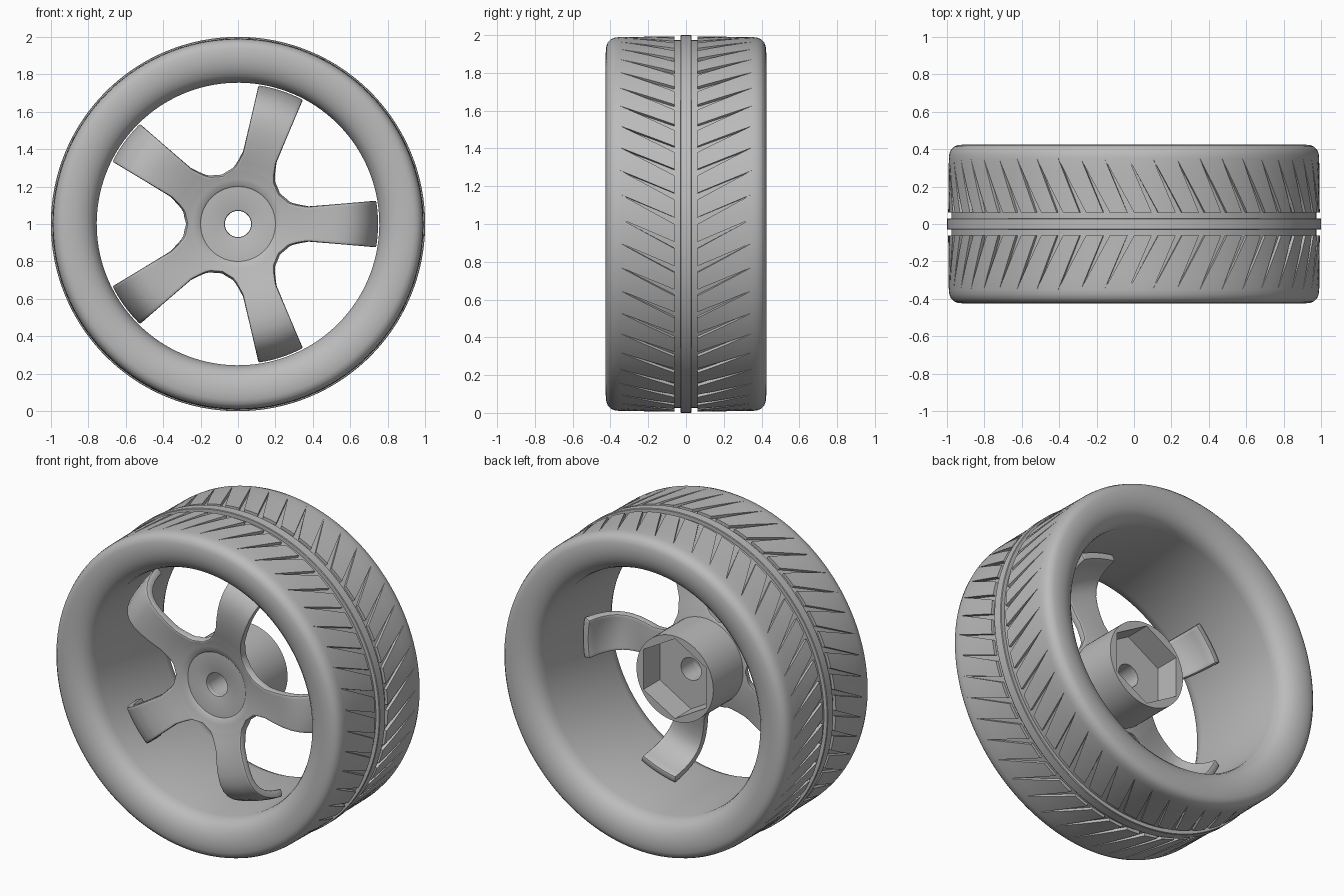
import bpy
import bmesh
from math import sin, cos, pi, radians, asin

if "Cube" in bpy.data.objects:
    bpy.data.objects.remove(bpy.data.objects["Cube"])

grey = bpy.data.materials.new("plain_grey")
grey.use_nodes = True
COLOUR = (0.5, 0.5, 0.5, 1)
grey.diffuse_color = COLOUR
grey.node_tree.nodes["Principled BSDF"].inputs["Base Color"].default_value = COLOUR


def polar(r, a, y):
    """Point on a wheel whose axle runs along y at height 1."""
    return (r * cos(a), y, 1 + r * sin(a))


def skin(bm, rings, close_around, close_rings):
    """Join rows of points with quads."""
    rows = [[bm.verts.new(p) for p in ring] for ring in rings]
    n, m = len(rows), len(rows[0])
    for i in range(n if close_rings else n - 1):
        for j in range(m if close_around else m - 1):
            a, b = rows[i], rows[(i + 1) % n]
            k = (j + 1) % m
            bm.faces.new((a[j], a[k], b[k], b[j]))


def finish(bm, name, modifiers=(), angle=32):
    bmesh.ops.remove_doubles(bm, verts=bm.verts, dist=0.0002)
    bmesh.ops.recalc_face_normals(bm, faces=bm.faces)
    mesh = bpy.data.meshes.new(name)
    bm.to_mesh(mesh)
    bm.free()
    mesh.materials.append(grey)
    ob = bpy.data.objects.new(name, mesh)
    bpy.context.collection.objects.link(ob)
    bpy.ops.object.select_all(action="DESELECT")
    ob.select_set(True)
    bpy.context.view_layer.objects.active = ob
    for kind, settings in modifiers:
        mod = ob.modifiers.new(kind.title(), kind)
        for key, value in settings.items():
            setattr(mod, key, value)
        bpy.ops.object.modifier_apply(modifier=mod.name)
    bpy.ops.object.shade_smooth_by_angle(angle=radians(angle))
    return ob


# Tyre: rows of (y, radius, cut width, cut depth, twist) from the middle rib outwards
PITCHES, CUT, TWIST, DEPTH = 48, 0.036, 0.16, 0.018
half = [(y, r, CUT, 0, 0) for y, r in
        ((0, 1), (0.026, 1), (0.03, 0.997), (0.03, 0.975), (0.062, 0.975))]
for t in (0, 0.25, 0.5, 0.75, 1):
    half.append((0.062 + 0.288 * t, 0.993 - 0.003 * t, CUT * (1 - t),
                 DEPTH if t < 1 else 0, TWIST * t))
sidewall = ((0.375, 0.987), (0.398, 0.978), (0.414, 0.962), (0.422, 0.94),
            (0.425, 0.905), (0.423, 0.87), (0.414, 0.835), (0.398, 0.802),
            (0.375, 0.777), (0.345, 0.762), (0.31, 0.755), (0, 0.755))
half += [(y, r, 0, 0, TWIST) for y, r in sidewall]
profile = half + [(-row[0],) + row[1:] for row in half[-2:0:-1]]

rings = []
pitch = 2 * pi / PITCHES
for y, r, w, d, s in profile:
    ring = []
    for k in range(PITCHES):
        a = k * pitch + s
        land = (pitch - w) / 3
        # Two walls of the cut, then the land up to the next cut
        for da, dr in ((0, 0), (0, d), (w, d), (w, 0), (w + land, 0), (w + 2 * land, 0)):
            ring.append(polar(r - dr, a + da, y))
    rings.append(ring)
bm = bmesh.new()
skin(bm, rings, True, True)
finish(bm, "tyre")

# Five spokes and front plate: rows of (radius, half angle, y)
FULL = pi / 5
plate = [(0.07, FULL, -0.21), (0.2, FULL, -0.21), (0.208, FULL, -0.217),
         (0.24, FULL, -0.225), (0.268, FULL, -0.232),
         (0.278, radians(29), -0.235), (0.288, radians(24), -0.238),
         (0.305, radians(20.8), -0.242), (0.33, radians(17.8), -0.25)]
for r, y in ((0.38, -0.264), (0.45, -0.28), (0.52, -0.288), (0.58, -0.285),
             (0.63, -0.268), (0.67, -0.238), (0.7, -0.2), (0.725, -0.15),
             (0.74, -0.1), (0.75, -0.05)):
    plate.append((r, asin((0.092 + 0.09 * (r - 0.38)) / r), y))
bm = bmesh.new()
for spoke in range(5):
    skin(bm, [[polar(r, spoke * 2 * FULL + half_angle * i / 6, y) for i in range(-6, 7)]
              for r, half_angle, y in plate], False, False)
bmesh.ops.remove_doubles(bm, verts=bm.verts, dist=0.0002)
# Thicken towards the back, whichever way the sheet was wound
bmesh.ops.recalc_face_normals(bm, faces=bm.faces)
facing = sum(f.normal.y for f in bm.faces)
finish(bm, "spokes", [
    ("SOLIDIFY", {"thickness": 0.045, "offset": 1 if facing > 0 else -1}),
    ("BEVEL", {"width": 0.01, "segments": 2, "limit_method": "ANGLE",
               "angle_limit": radians(50)})], 35)

# Hub: tube with a hexagonal socket open to the back and a bolt hole
rings = []
SIDES = 60
for r, y, hexagonal in ((0.266, -0.19, False), (0.266, 0.11, False), (0.25, 0.11, True),
                        (0.25, -0.05, True), (0.07, -0.05, False), (0.07, -0.18, False)):
    ring = []
    for i in range(SIDES):
        a = 2 * pi * i / SIDES
        flat = cos(pi / 6) / cos((a - pi / 6) % (pi / 3) - pi / 6) if hexagonal else 1
        ring.append(polar(r * flat, a, y))
    rings.append(ring)
bm = bmesh.new()
skin(bm, rings, True, True)
finish(bm, "hub")
